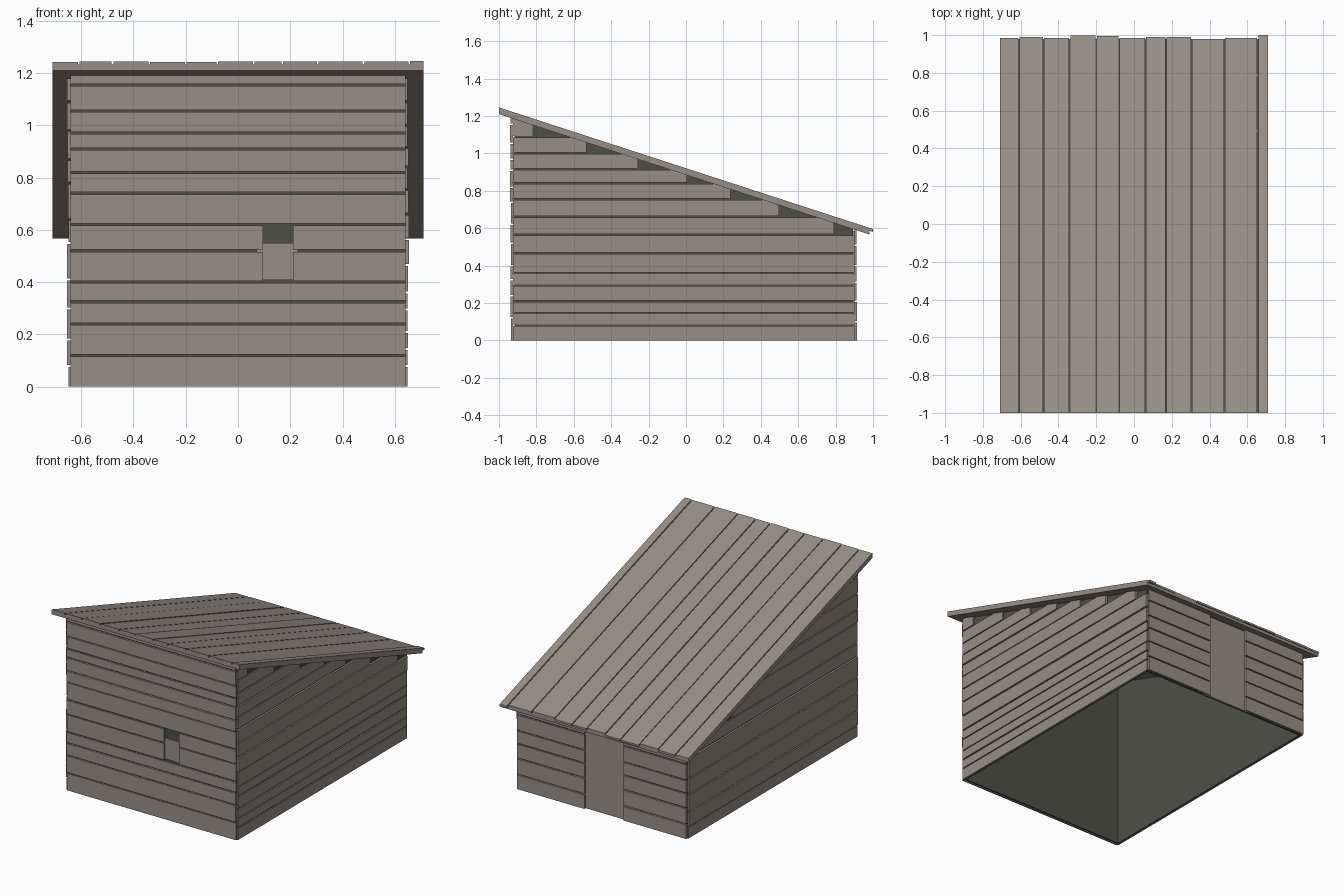
import bpy, random

random.seed(4)
cube = bpy.data.objects.get("Cube")
if cube:
    bpy.data.objects.remove(cube, do_unlink=True)


def material(name, rgb):
    m = bpy.data.materials.new(name)
    m.use_nodes = True
    m.diffuse_color = (*rgb, 1)
    m.node_tree.nodes["Principled BSDF"].inputs["Base Color"].default_value = (*rgb, 1)
    return m


WOOD = material("weathered_wood", (0.31, 0.275, 0.245))
DARK = material("dark_lining", (0.075, 0.078, 0.062))


def prism(name, profile, x0, x1, mat):
    """Extrude a y-z outline (counter-clockwise seen from +x) along x."""
    n = len(profile)
    verts = [(x, y, z) for x in (x0, x1) for y, z in profile]
    faces = [tuple(reversed(range(n))), tuple(range(n, 2 * n))]
    for i in range(n):
        j = (i + 1) % n
        faces.append((i, j, j + n, i + n))
    mesh = bpy.data.meshes.new(name)
    mesh.from_pydata(verts, [], faces)
    mesh.materials.append(mat)
    ob = bpy.data.objects.new(name, mesh)
    bpy.context.collection.objects.link(ob)
    return ob


def box(name, x0, x1, y0, y1, z0, z1, mat):
    return prism(name, [(y0, z0), (y1, z0), (y1, z1), (y0, z1)], x0, x1, mat)


def under(y):
    """Height of the roof underside."""
    return 1.21 - 0.325 * (y + 1)


def jitter():
    return random.uniform(-0.004, 0.004)


GAP = 0.004
HALF, FRONT, BACK = 0.64, -0.926, 0.9      # inner faces of the cladding


def rows(seams):
    """Bottom and top of each board between seams."""
    last = len(seams) - 2
    for i, (a, b) in enumerate(zip(seams, seams[1:])):
        yield (a + GAP if i else a), (b - GAP if i < last else b)


# Dark lining: four thin walls, open below
lf, lb, t = FRONT + 0.008, BACK - 0.008, 0.01
for side, s in (("left", 1), ("right", -1)):
    xs = sorted((s * HALF, s * (HALF - t)))
    prism(side + "_lining", [(lf, 0), (lb, 0), (lb, under(lb)), (lf, under(lf))], *xs, DARK)
box("front_lining", -HALF + t, HALF - t, lf, lf + t, 0, under(lf + t), DARK)
box("back_lining", -HALF + t, HALF - t, lb - t, lb, 0, under(lb), DARK)

# Side cladding, each upper board stopped short where it meets the roof
side_seams = {
    "left": [0, .08, .145, .21, .295, .36, .465, .565, .66, .755, .84, .915, 1.0, 1.09, 1.18],
    "right": [0, .08, .18, .30, .41, .55, .64, .78, .87, .98, 1.09, 1.18],
}
for side, s in (("left", 1), ("right", -1)):
    for z0, z1 in rows(side_seams[side]):
        end = min(BACK, (1.21 - z1 + 0.028) / 0.325 - 1)
        xs = sorted((s * HALF, s * (HALF + 0.011 + jitter())))
        box(side + "_wall_board", *xs, FRONT, end, z0, z1, WOOD)


def clad(name, seams, inner, sign, hole):
    """Boards across one end wall, split around an opening."""
    hx0, hx1, hz0, hz1 = hole
    for z0, z1 in rows(seams):
        ys = sorted((inner, inner + sign * (0.012 + jitter() * 0.6)))
        inside = z0 > hz0 - 0.01 and z1 < hz1 + 0.01
        spans = [(-HALF, hx0), (hx1, HALF)] if inside else [(-HALF, HALF)]
        for x0, x1 in spans:
            box(name, x0, x1, *ys, z0, z1, WOOD)


# Front wall with window opening and recessed shutter
clad("front_wall_board",
     [0, .12, .24, .325, .40, .52, .62, .74, .82, .91, .97, 1.055, 1.155, 1.195],
     FRONT, -1, (.095, .21, .40, .62))
box("window_shutter", .07, .23, lf - 0.0078, lf, .408, .55, WOOD)

# Back wall with doorway and recessed door
clad("back_wall_board", [0, .10, .21, .31, .40, .51, .592], BACK, 1, (-.165, .13, 0, .592))
box("door", -.195, .175, lb, lb + 0.0078, 0, .585, WOOD)

# Roof: deck, dark underlay and planks with uneven back ends
def sloped(name, y0, y1, low, high, x0, x1, mat):
    prism(name, [(y0, under(y0) + low), (y1, under(y1) + low),
                 (y1, under(y1) + high), (y0, under(y0) + high)], x0, x1, mat)


sloped("roof_deck", -1, .98, 0, .022, -.71, .71, WOOD)
sloped("roof_underlay", -.995, .978, .022, .025, -.705, .705, DARK)
edges = [-.713, -.61, -.48, -.34, -.20, -.08, .06, .17, .305, .48, .655, .713]
ends = [.985, .99, .985, .997, .995, .985, .99, .99, .98, .985, 1.0]
for x0, x1, end in zip(edges, edges[1:], ends):
    sloped("roof_plank", -1, end, .02, .034 + jitter() * 0.4, x0 + .003, x1 - .003, WOOD)
